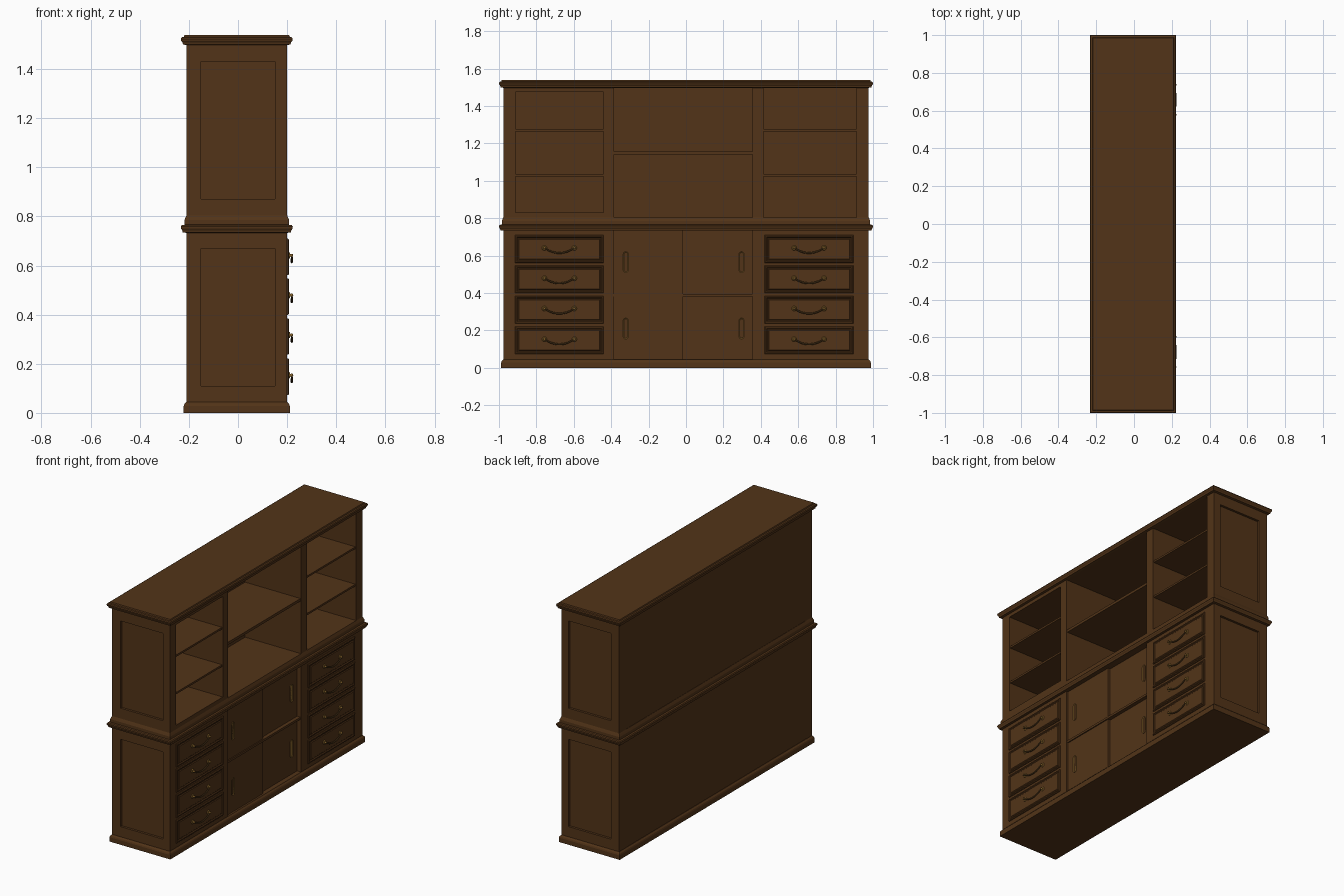
import bpy, bmesh, math
from mathutils import Vector

if "Cube" in bpy.data.objects:
    bpy.data.objects.remove(bpy.data.objects["Cube"])


def material(name, color):
    m = bpy.data.materials.new(name)
    m.diffuse_color = (*color, 1)
    m.use_nodes = True
    m.node_tree.nodes["Principled BSDF"].inputs["Base Color"].default_value = m.diffuse_color
    return m


WOOD = material("dark_wood", (0.085, 0.034, 0.009))
BRASS = material("brass", (0.25, 0.13, 0.025))
BRONZE = material("bronze", (0.11, 0.055, 0.015))


def finish(name, bm, mat, smooth=False):
    bmesh.ops.recalc_face_normals(bm, faces=bm.faces)
    me = bpy.data.meshes.new(name)
    bm.to_mesh(me)
    bm.free()
    ob = bpy.data.objects.new(name, me)
    bpy.context.collection.objects.link(ob)
    me.materials.append(mat)
    if smooth:
        bpy.context.view_layer.objects.active = ob
        ob.select_set(True)
        bpy.ops.object.shade_smooth_by_angle(angle=math.radians(35))
        ob.select_set(False)
    return ob


def box(name, x0, x1, y0, y1, z0, z1, mat=WOOD):
    bm = bmesh.new()
    bmesh.ops.create_cube(bm, size=1)
    for v in bm.verts:
        v.co = Vector(((x0, x1)[v.co.x > 0], (y0, y1)[v.co.y > 0], (z0, z1)[v.co.z > 0]))
    return finish(name, bm, mat)


def stepped(name, profile, place):
    """Rectangular rings (offset, height) lofted into a moulded block."""
    bm = bmesh.new()
    rings = [[bm.verts.new(place(sx, sy, o, h)) for sx, sy in ((-1, -1), (1, -1), (1, 1), (-1, 1))]
             for o, h in profile]
    for a, b in zip(rings, rings[1:]):
        for i in range(4):
            j = (i + 1) % 4
            bm.faces.new((a[i], a[j], b[j], b[i]))
    bm.faces.new(rings[0])
    bm.faces.new(rings[-1])
    return finish(name, bm, WOOD)


def moulding(name, profile):
    stepped(name, profile, lambda sx, sy, o, h: (-0.005 + sx * (0.205 + o), sy * (0.977 + o), h))


B, F, Y = -0.21, 0.20, 0.977

# Horizontal mouldings: plinth, waist and cornice
moulding("plinth", [(0.011, 0), (0.011, 0.028), (0.008, 0.036), (0.003, 0.041), (0, 0.045)])
moulding("waist_moulding", [(0, 0.733), (0.015, 0.735), (0.017, 0.743), (0.022, 0.75), (0.023, 0.758),
                            (0.019, 0.764), (0.008, 0.766), (0.008, 0.785), (0.004, 0.795), (0, 0.804)])
moulding("cornice", [(0, 1.497), (0.014, 1.5), (0.016, 1.508), (0.021, 1.514), (0.023, 1.522),
                     (0.02, 1.529), (0.011, 1.531), (0.008, 1.538)])

# Framed side panels, both tiers, both ends
for s, side in ((-1, "left"), (1, "right")):
    for tier, z0, p0, p1, z1 in (("lower", 0.04, 0.11, 0.67, 0.735), ("upper", 0.80, 0.87, 1.43, 1.5)):
        ya, yb = sorted((s * 0.912, s * 0.962))
        box(f"{tier}_{side}_side_panel", B, F, ya, yb, z0, z1)
        ya, yb = sorted((s * 0.962, s * Y))
        n = f"{tier}_{side}_side_"
        box(n + "back_stile", B, -0.15, ya, yb, z0, z1)
        box(n + "front_stile", 0.15, F, ya, yb, z0, z1)
        box(n + "bottom_rail", -0.15, 0.15, ya, yb, z0, p0)
        box(n + "top_rail", -0.15, 0.15, ya, yb, p1, z1)

# Backs, dividers and shelves
for tier, z0, z1 in (("lower", 0.04, 0.74), ("upper", 0.80, 1.5)):
    box(tier + "_back", -0.208, -0.198, -0.915, 0.915, z0, z1)
    box(tier + "_left_divider", -0.2, F, -0.44, -0.385, z0, z1)
    box(tier + "_right_divider", -0.2, F, 0.355, 0.415, z0, z1)
for side, y0, y1 in (("left", -0.915, -0.44), ("right", 0.415, 0.915)):
    for z in (1.03, 1.27):
        box(side + "_shelf", -0.2, 0.195, y0, y1, z - 0.006, z + 0.006)
box("centre_shelf", -0.2, 0.195, -0.385, 0.355, 1.14, 1.157)
box("left_bay_floor", -0.2, F, -0.915, -0.44, 0.80, 0.83)
box("left_bay_top_rail", -0.2, F, -0.915, -0.44, 1.475, 1.5)


def drawer(y, z):
    hy, hz = 0.237, 0.074
    prof = [(0, 0.195), (0, 0.204), (-0.004, 0.208), (-0.010, 0.208),
            (-0.014, 0.203), (-0.018, 0.203), (-0.022, 0.207)]
    stepped("drawer_front", prof,
            lambda sx, sy, o, h: (h, y + sx * (hy + o), z + sy * (hz + o)))


def drawer_handle(y, z):
    # Rosettes with round knobs
    bm = bmesh.new()
    for s in (-1, 1):
        for r0, r1, d, x in ((0.014, 0.011, 0.005, 0.209), (0.005, 0.005, 0.012, 0.214)):
            g = bmesh.ops.create_cone(bm, cap_ends=True, segments=12, radius1=r0, radius2=r1, depth=d)
            for v in g["verts"]:
                c = v.co.copy()
                v.co = (x + c.z, y + s * 0.08 + c.x, z + c.y)
        g = bmesh.ops.create_uvsphere(bm, u_segments=12, v_segments=8, radius=0.007)
        for v in g["verts"]:
            v.co += Vector((0.218, y + s * 0.08, z))
    finish("handle_rosettes", bm, BRASS, True)
    # Drooping bail as a swept tube
    bm = bmesh.new()
    n, rings = 14, []
    for i in range(n + 1):
        t = i / n * 2 - 1
        p = Vector((0.219, y + 0.08 * t, z - 0.027 * (1 - t * t)))
        tan = Vector((0, 0.08, 0.054 * t)).normalized()
        u, w = Vector((1, 0, 0)), tan.cross(Vector((1, 0, 0)))
        r = 0.0035 + 0.0015 * (1 - t * t)
        rings.append([bm.verts.new(p + r * (u * math.cos(a) + w * math.sin(a)))
                      for a in (k * math.pi / 4 for k in range(8))])
    for a, b in zip(rings, rings[1:]):
        for k in range(8):
            bm.faces.new((a[k], a[(k + 1) % 8], b[(k + 1) % 8], b[k]))
    bm.faces.new(rings[0])
    bm.faces.new(rings[-1])
    finish("handle_bail", bm, BRONZE, True)


# Drawer banks
for side, y0, y1, yc in (("left", -0.915, -0.44, -0.677), ("right", 0.415, 0.915, 0.658)):
    box(side + "_drawer_carcass", -0.2, F, y0, y1, 0.04, 0.735)
    for z in (0.635, 0.473, 0.311, 0.147):
        drawer(yc, z)
        drawer_handle(yc, z + 0.006)


def finger_pull(x, y, z):
    bm = bmesh.new()
    r, h = 0.014, 0.042
    vs = []
    for i in range(18):
        a = math.pi * (i if i < 9 else i - 1) / 8
        vs.append(bm.verts.new((x - 0.002, y + r * math.cos(a), z + r * math.sin(a) + (h if i < 9 else -h))))
    g = bmesh.ops.extrude_face_region(bm, geom=[bm.faces.new(vs)])
    for v in g["geom"]:
        if isinstance(v, bmesh.types.BMVert):
            v.co.x += 0.005
    bm.normal_update()
    front = [f for f in bm.faces if all(v.co.x > x for v in f.verts)]
    bmesh.ops.inset_region(bm, faces=front, thickness=0.004)
    for v in {v for f in front for v in f.verts}:
        v.co.x -= 0.003
    finish("finger_pull", bm, BRASS, True)


# Sliding doors in two rows
box("door_bay_middle_rail", -0.2, 0.195, -0.385, 0.355, 0.382, 0.396)
for z0, z1, zp in ((0.045, 0.382, 0.21), (0.396, 0.735, 0.565)):
    box("left_sliding_door", 0.172, 0.188, -0.385, -0.015, z0, z1)
    box("right_sliding_door", 0.155, 0.171, -0.03, 0.355, z0, z1)
    finger_pull(0.188, -0.322, zp)
    finger_pull(0.171, 0.297, zp)
